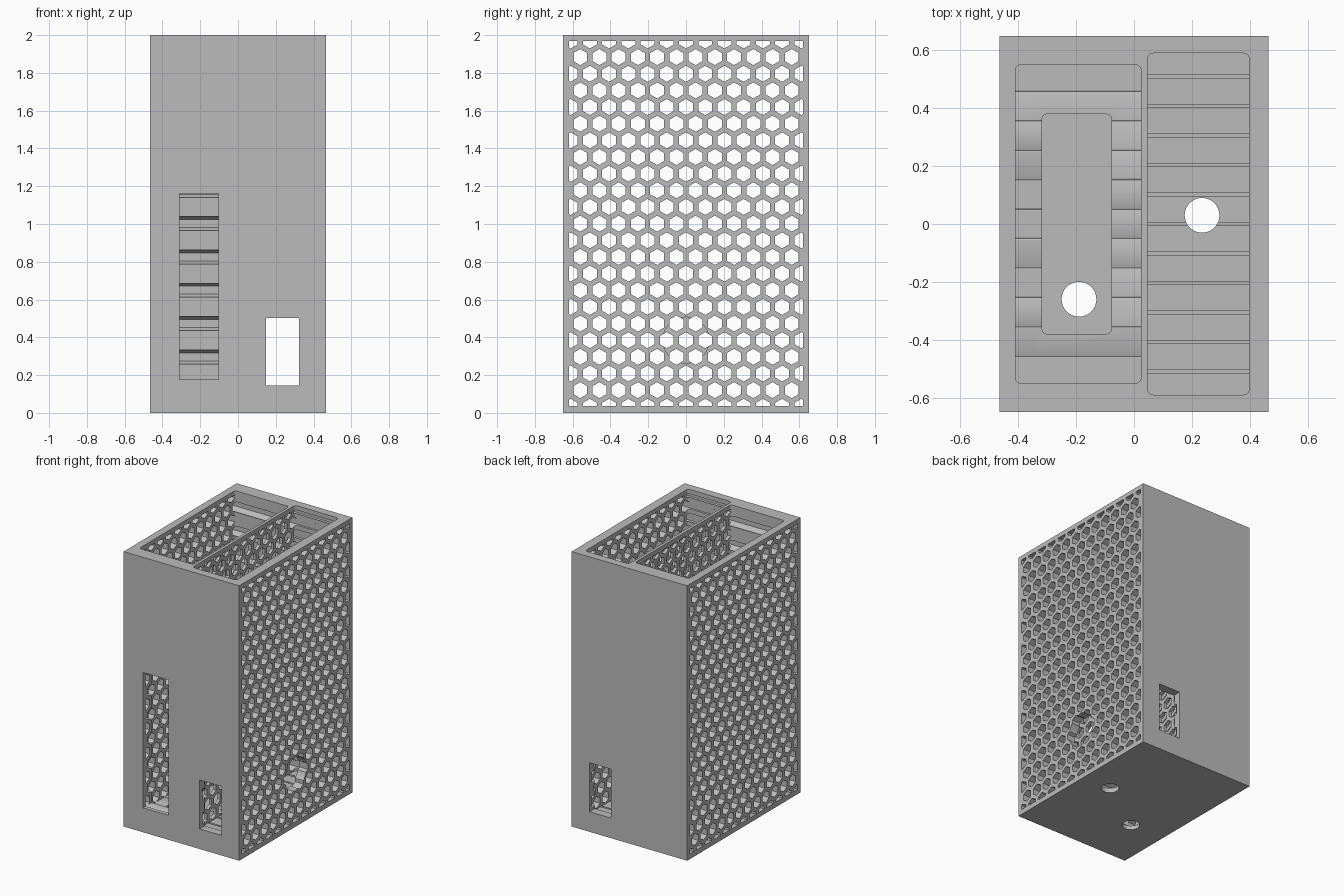
import bpy, bmesh, math
from mathutils import Matrix, Vector

if "Cube" in bpy.data.objects:
    bpy.data.objects.remove(bpy.data.objects["Cube"], do_unlink=True)

HALF_X, HALF_Y, HEIGHT = 0.465, 0.65, 2.0
PITCH = 0.1018                      # honeycomb spacing
ROW = PITCH * math.sqrt(3) / 2
HEX_R = 0.0425


def make_object(name, bm):
    bmesh.ops.recalc_face_normals(bm, faces=bm.faces)
    mesh = bpy.data.meshes.new(name)
    bm.to_mesh(mesh)
    bm.free()
    obj = bpy.data.objects.new(name, mesh)
    bpy.context.collection.objects.link(obj)
    return obj


def box(name, x, y, z, corner=0.0):
    """Box from min/max pairs, with optional rounded vertical edges."""
    bm = bmesh.new()
    bmesh.ops.create_cube(bm, size=1)
    for v in bm.verts:
        v.co = [a + (b - a) * (c + 0.5) for (a, b), c in zip((x, y, z), v.co)]
    if corner:
        upright = [e for e in bm.edges if abs(e.verts[0].co.z - e.verts[1].co.z) > 0.01]
        bmesh.ops.bevel(bm, geom=upright, offset=corner, segments=5, profile=0.5, affect='EDGES')
    return make_object(name, bm)


def cylinder(name, centre, radius, depth, axis='Z'):
    bm = bmesh.new()
    turn = Matrix.Rotation(math.pi / 2, 4, 'Y') if axis == 'X' else Matrix()
    bmesh.ops.create_cone(bm, cap_ends=True, segments=40, radius1=radius, radius2=radius,
                          depth=depth, matrix=Matrix.Translation(centre) @ turn)
    return make_object(name, bm)


def honeycomb(name):
    """Hexagonal bars running across the whole width, trimmed to the panel."""
    bm = bmesh.new()
    for row in range(-11, 12):
        shift = 0.5 if row % 2 == 0 else 0.0
        for col in range(-6, 7):
            y, z = (col + shift) * PITCH, HEIGHT / 2 + 0.002 + row * ROW
            if abs(y) > 0.63:
                continue
            ring = [bm.verts.new((-0.6, y + HEX_R * math.sin(i * math.pi / 3),
                                  z + HEX_R * math.cos(i * math.pi / 3))) for i in range(6)]
            face = bm.faces.new(ring)
            out = bmesh.ops.extrude_face_region(bm, geom=[face])
            moved = [g for g in out["geom"] if isinstance(g, bmesh.types.BMVert)]
            bmesh.ops.translate(bm, verts=moved, vec=(1.2, 0, 0))
    trims = [((0, 0.62, 0), (0, 1, 0)), ((0, -0.62, 0), (0, -1, 0)),
             ((0, 0, 1.968), (0, 0, 1)), ((0, 0, 0.036), (0, 0, -1))]
    for point, normal in trims:
        geom = bm.verts[:] + bm.edges[:] + bm.faces[:]
        bmesh.ops.bisect_plane(bm, geom=geom, plane_co=Vector(point), plane_no=Vector(normal),
                               clear_outer=True)
        bmesh.ops.holes_fill(bm, edges=[e for e in bm.edges if e.is_boundary], sides=0)
    return make_object(name, bm)


# Outer block
case = box("case", (-HALF_X, HALF_X), (-HALF_Y, HALF_Y), (0, HEIGHT))

cutters = [
    # Two open bays, and the sunken pocket in the wider one
    box("wide_bay", (-0.41, 0.025), (-0.55, 0.55), (0.08, 2.2), 0.02),
    box("narrow_bay", (0.047, 0.398), (-0.59, 0.59), (0.0717, 2.2), 0.02),
    box("floor_pocket", (-0.318, -0.077), (-0.38, 0.38), (0.03, 0.3), 0.02),
    # Front slot, and the window through front and back
    box("front_slot", (-0.31, -0.103), (-0.8, -0.4), (0.178, 1.162)),
    box("end_window", (0.147, 0.322), (-0.8, 0.8), (0.146, 0.502)),
    # Round openings in the floor and left wall
    cylinder("wide_bay_hole", (-0.19, -0.26, 0), 0.06, 0.4),
    cylinder("narrow_bay_hole", (0.235, 0.03, 0), 0.06, 0.4),
    cylinder("side_hole", (0.45, 0, 0.385), 0.122, 0.3, 'X'),
    # Ventilation through both side walls and the divider
    honeycomb("vent_bars"),
]

# Carve the block
for cutter in cutters:
    mod = case.modifiers.new(cutter.name, 'BOOLEAN')
    mod.operation, mod.solver, mod.object = 'DIFFERENCE', 'EXACT', cutter
depsgraph = bpy.context.evaluated_depsgraph_get()
carved = bpy.data.meshes.new_from_object(case.evaluated_get(depsgraph))
case.modifiers.clear()
case.data = carved
for cutter in cutters:
    bpy.data.objects.remove(cutter, do_unlink=True)

# Single grey plastic
grey = bpy.data.materials.new("grey_plastic")
grey.use_nodes = True
colour = (0.5, 0.5, 0.5, 1)
grey.diffuse_color = colour
grey.node_tree.nodes["Principled BSDF"].inputs["Base Color"].default_value = colour
case.data.materials.clear()
case.data.materials.append(grey)

bpy.ops.object.select_all(action='DESELECT')
case.select_set(True)
bpy.context.view_layer.objects.active = case
bpy.ops.object.shade_smooth_by_angle(angle=math.radians(30))
